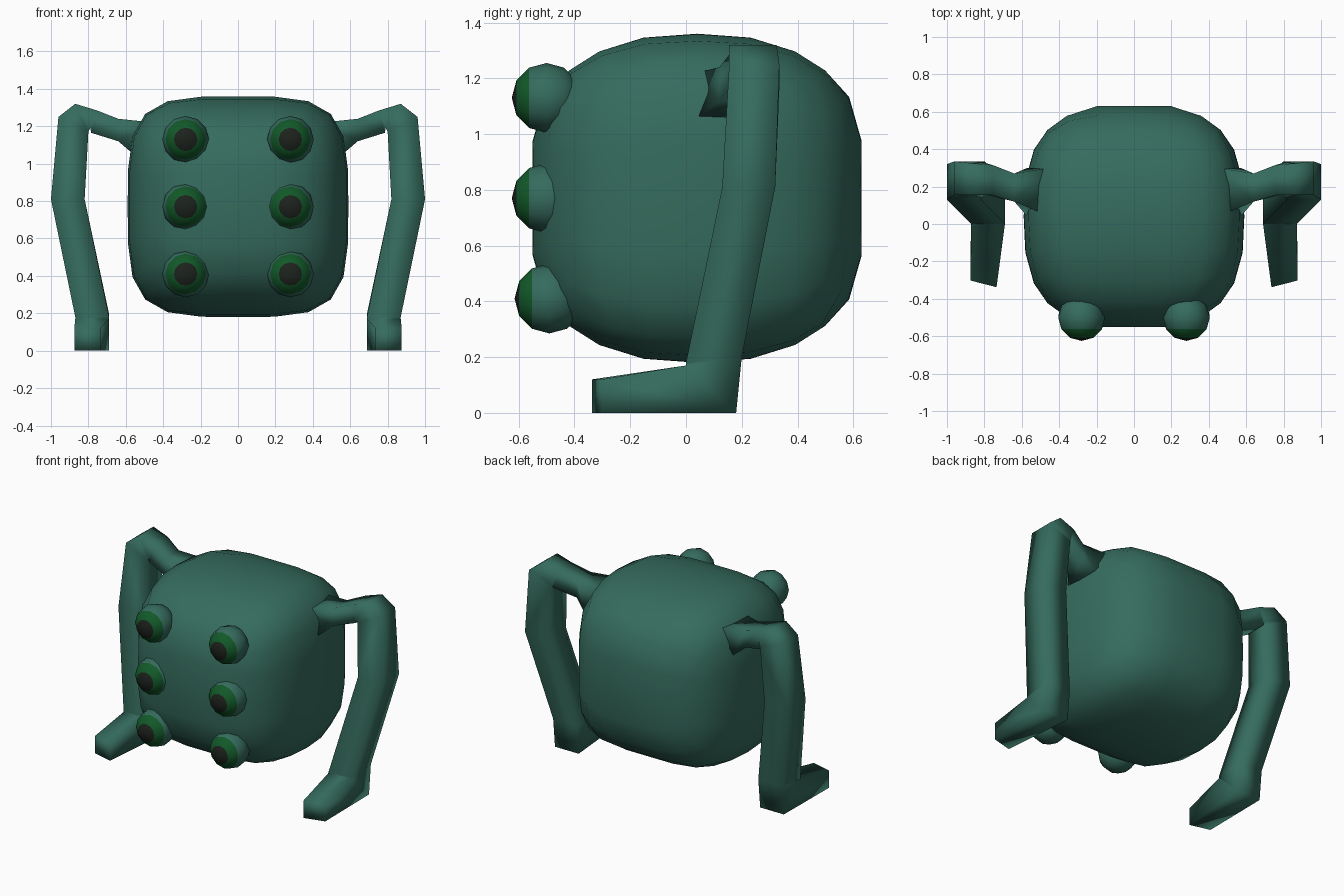
import bpy, bmesh, math
from mathutils import Vector, Matrix

if "Cube" in bpy.data.objects:
    bpy.data.objects.remove(bpy.data.objects["Cube"])


def material(name, rgb):
    m = bpy.data.materials.new(name)
    m.diffuse_color = (*rgb, 1)
    m.use_nodes = True
    m.node_tree.nodes["Principled BSDF"].inputs["Base Color"].default_value = m.diffuse_color
    return m


SKIN = material("teal_skin", (0.036, 0.148, 0.11))
IRIS = material("green_iris", (0.006, 0.1, 0.022))
PUPIL = material("dark_pupil", (0.012, 0.016, 0.012))


def finish(bm, name, mats, angle, mirror=False):
    bmesh.ops.recalc_face_normals(bm, faces=bm.faces)
    me = bpy.data.meshes.new(name)
    bm.to_mesh(me)
    bm.free()
    for m in mats:
        me.materials.append(m)
    ob = bpy.data.objects.new(name, me)
    bpy.context.collection.objects.link(ob)
    bpy.ops.object.select_all(action='DESELECT')
    bpy.context.view_layer.objects.active = ob
    ob.select_set(True)
    bpy.ops.object.shade_smooth_by_angle(angle=math.radians(angle))
    if mirror:
        mod = ob.modifiers.new("Mirror", 'MIRROR')
        mod.use_mirror_merge = False
    return ob


# Body: gridded cube pushed out to a rounded block, rounder front to back
def gauge(p):
    t = p.z ** 2 / (p.x ** 2 + p.z ** 2 + 1e-6)
    x, y, z = abs(p.x), abs(p.y) / (1.01 + 0.07 * t), abs(p.z)
    q = 2.8 - 0.4 * t
    return (x ** 4 + z ** 4) ** (q / 4) + y ** q


bm = bmesh.new()
bmesh.ops.create_cube(bm, size=2)
bmesh.ops.subdivide_edges(bm, edges=bm.edges[:], cuts=5, use_grid_fill=True)
for v in bm.verts:
    lo, hi = 0.2, 1.5
    for _ in range(30):
        mid = (lo + hi) / 2
        if gauge(v.co * mid) > 1:
            hi = mid
        else:
            lo = mid
    p = v.co * lo
    p.y = max(-1, min(1, p.y))
    v.co = p * 0.59 + Vector((0, 0.04, 0.77))
finish(bm, "body", [SKIN], 50)

# Limbs: one square tube from shoulder over the elbow down to the foot
# each section: centre, half-depth vector, half-width vector
SECTIONS = [
    ((0.51, 0.17, 1.14), (0, 0.13, 0), (-0.06, 0, 0.08)),
    ((0.64, 0.195, 1.18), (0, 0.075, 0), (0, 0, 0.06)),
    ((0.77, 0.235, 1.225), (0, 0.08, 0), (-0.015, 0, 0.06)),
    ((0.83, 0.24, 1.255), (0, 0.085, 0), (0.04, 0, 0.065)),
    ((0.88, 0.245, 1.21), (0, 0.09, 0), (0.08, 0, 0.04)),
    ((0.91, 0.225, 0.81), (0, 0.095, 0), (0.09, 0, 0)),
    ((0.78, 0.10, 0.19), (0, 0.10, 0.01), (0.09, 0, 0)),
    ((0.78, 0.09, 0.085), (0, 0.09, -0.085), (0.09, 0, 0)),
    ((0.805, -0.32, 0.06), (0, 0, -0.06), (0.07, 0.018, 0)),
]
SQUARE = [(1, -1), (1, 1), (-1, 1), (-1, -1)]
bm = bmesh.new()
rings = []
for c, u, w in SECTIONS:
    c, u, w = Vector(c), Vector(u), Vector(w)
    rings.append([bm.verts.new(c + u * a + w * b) for a, b in SQUARE])
for r, s in zip(rings, rings[1:]):
    for i in range(4):
        j = (i + 1) % 4
        bm.faces.new((r[i], r[j], s[j], s[i]))
bm.faces.new(rings[0])
bm.faces.new(rings[-1])
finish(bm, "limbs", [SKIN], 120, True)

# Eyes: three mirrored rows, poles facing forward with iris and pupil rings
R = 0.125
for row, (z, y) in {"top": (1.13, -0.5), "middle": (0.77, -0.5), "bottom": (0.41, -0.49)}.items():
    bm = bmesh.new()
    bmesh.ops.create_uvsphere(bm, u_segments=12, v_segments=6, radius=R,
                              matrix=Matrix.Rotation(math.pi / 2, 4, 'X'))
    for f in bm.faces:
        d = -f.calc_center_median().y / R
        f.material_index = 2 if d > 0.87 else 1 if d > 0.5 else 0
    bmesh.ops.translate(bm, verts=bm.verts, vec=(0.28, y, z))
    finish(bm, row + "_eyes", [SKIN, IRIS, PUPIL], 50, True)
